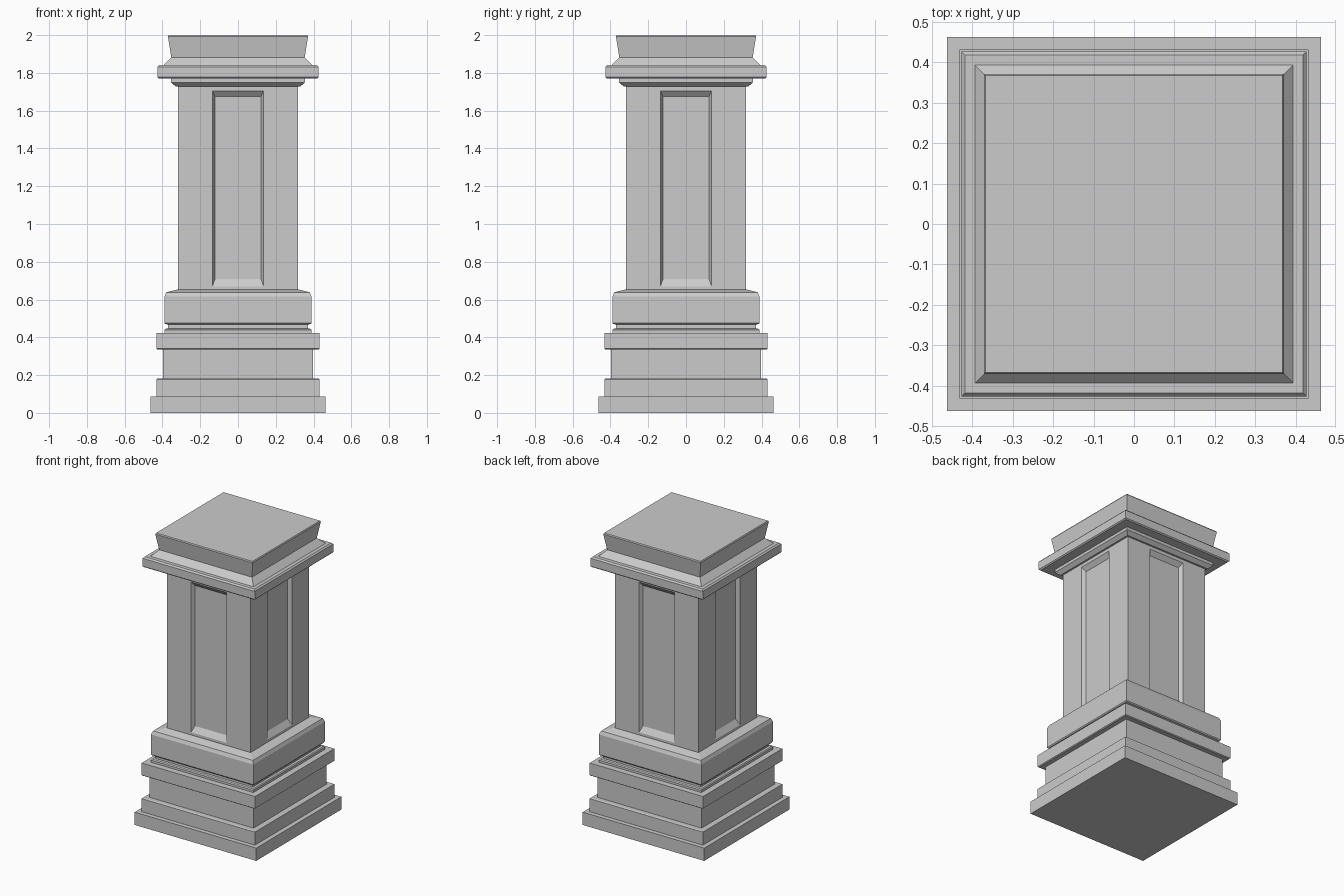
import bpy, bmesh
from mathutils import Matrix
from math import pi

if "Cube" in bpy.data.objects:
    bpy.data.objects.remove(bpy.data.objects["Cube"])


def finish(bm, name):
    bmesh.ops.remove_doubles(bm, verts=bm.verts, dist=1e-5)
    bmesh.ops.recalc_face_normals(bm, faces=bm.faces)
    mesh = bpy.data.meshes.new(name)
    bm.to_mesh(mesh)
    bm.free()
    ob = bpy.data.objects.new(name, mesh)
    bpy.context.collection.objects.link(ob)
    return ob


def bridge(bm, a, b):
    for i in range(4):
        j = (i + 1) % 4
        bm.faces.new((a[i], a[j], b[j], b[i]))


def square_moulding(name, profile):
    """Stack of square sections: (half width, height), bottom to top."""
    bm = bmesh.new()
    rings = [[bm.verts.new((sx * w, sy * w, z))
              for sx, sy in ((-1, -1), (1, -1), (1, 1), (-1, 1))]
             for w, z in profile]
    for a, b in zip(rings, rings[1:]):
        bridge(bm, a, b)
    bm.faces.new(rings[0][::-1])
    bm.faces.new(rings[-1])
    return finish(bm, name)


# Stepped plinth and base
square_moulding("plinth", [(.463, 0), (.463, .088), (.432, .088), (.432, .178),
                           (.426, .182), (.396, .182), (.396, .335), (.426, .335),
                           (.432, .34), (.432, .423), (.39, .423)])
square_moulding("base_moulding", [(.39, .423), (.39, .438), (.385, .445), (.37, .447),
                                  (.37, .468), (.385, .47), (.39, .477), (.39, .615),
                                  (.38, .638), (.325, .652), (.318, .652)])

# Shaft with a recessed, bevelled panel on each side
HALF, DEPTH = .318, .025
bm = bmesh.new()
for k in range(4):
    turn = Matrix.Rotation(k * pi / 2, 4, 'Z')
    loops = []
    for w, z0, z1, y in ((HALF, .652, 1.73, -HALF),
                         (.135, .67, 1.705, -HALF),
                         (.122, .708, 1.675, -HALF + DEPTH)):
        loops.append([bm.verts.new(turn @ Matrix.Translation((x, y, z)).translation)
                      for x, z in ((-w, z0), (w, z0), (w, z1), (-w, z1))])
    bridge(bm, loops[0], loops[1])
    bridge(bm, loops[1], loops[2])
    bm.faces.new(loops[2])
finish(bm, "panelled_shaft")

# Cornice and flared cap
square_moulding("cornice", [(.318, 1.728), (.33, 1.728), (.355, 1.75), (.355, 1.77),
                            (.42, 1.77), (.427, 1.777), (.427, 1.832), (.418, 1.842),
                            (.393, 1.842), (.353, 1.882)])
square_moulding("cap", [(.353, 1.882), (.371, 1.993), (.367, 2.0)])
